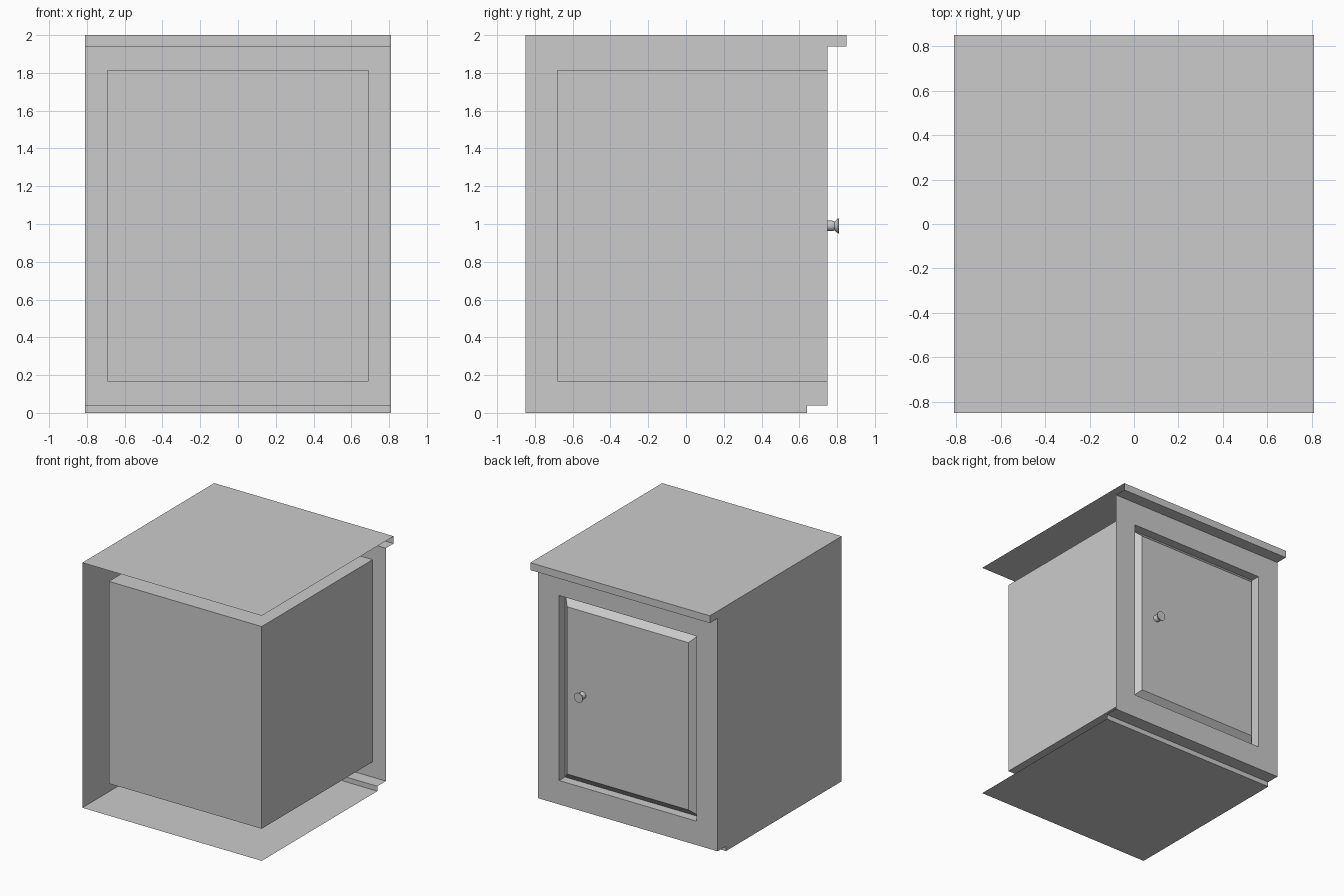
import bpy
import bmesh
import math
from mathutils import Matrix

if "Cube" in bpy.data.objects:
    bpy.data.objects.remove(bpy.data.objects["Cube"])

grey = bpy.data.materials.new("light grey")
grey.use_nodes = True
colour = (0.6, 0.6, 0.6, 1)
grey.diffuse_color = colour
grey.node_tree.nodes["Principled BSDF"].inputs["Base Color"].default_value = colour

W = 0.81          # half width of the cabinet
BACK, FACE = -0.85, 0.75   # wall end and door face along y
MID = 0.99        # height of the door centre
IN_X, IN_Z = 0.69, 0.825   # half size of the door opening


def finish(name, bm):
    mesh = bpy.data.meshes.new(name)
    bm.to_mesh(mesh)
    bm.free()
    mesh.materials.append(grey)
    obj = bpy.data.objects.new(name, mesh)
    bpy.context.collection.objects.link(obj)
    return obj


def strip(name, profile):
    """Sheet made by sweeping a (y, z) profile across the width."""
    bm = bmesh.new()
    rows = [[bm.verts.new((x, y, z)) for x in (W, -W)] for y, z in profile]
    for a, b in zip(rows, rows[1:]):
        bm.faces.new((a[0], a[1], b[1], b[0]))
    return finish(name, bm)


def nested_rects(name, rects, cap):
    """Bridge rectangles (half x, half z, y) one inside the next."""
    bm = bmesh.new()
    loops = []
    for hx, hz, y in rects:
        corners = ((hx, -hz), (-hx, -hz), (-hx, hz), (hx, hz))
        loops.append([bm.verts.new((x, y, MID + z)) for x, z in corners])
    for a, b in zip(loops, loops[1:]):
        for i in range(4):
            j = (i + 1) % 4
            bm.faces.new((a[i], a[j], b[j], b[i]))
    if cap:
        bm.faces.new(loops[-1])
    return finish(name, bm)


# Worktop with its overhanging lip, and floor with the recessed plinth
top = [(BACK, 2), (-BACK, 2), (-BACK, 1.94), (FACE, 1.94)]
base = [(FACE, 0.04), (0.64, 0.04), (0.64, 0), (BACK, 0)]
strip("worktop", top)
strip("plinth_and_floor", base)

# Single side panel
bm = bmesh.new()
bm.faces.new([bm.verts.new((-W, y, z)) for y, z in top + base])
finish("side_panel", bm)

# Face frame around the door, and the inner compartment behind it
nested_rects("face_frame", [(W, 0.95, FACE), (IN_X, IN_Z, FACE)], False)
box = nested_rects("inner_compartment",
                   [(IN_X, IN_Z, FACE), (IN_X, IN_Z, -0.68)], True)
box.data.flip_normals()

# Door with a groove around its raised centre panel
rim, slope, depth = 0.07, 0.1425, 0.075
nested_rects("door", [
    (IN_X, IN_Z, FACE),
    (IN_X - rim, IN_Z - rim, FACE),
    (IN_X - rim, IN_Z - rim, FACE - depth),
    (IN_X - slope, IN_Z - slope, FACE),
], True)

# Turned knob: stem, waist and flared head
bm = bmesh.new()
sides = 20
profile = [(0.028, 0), (0.028, 0.025), (0.023, 0.036), (0.039, 0.054), (0.039, 0.06)]
rings = [[bm.verts.new((r * math.cos(t), r * math.sin(t), h))
          for t in (2 * math.pi * i / sides for i in range(sides))]
         for r, h in profile]
for a, b in zip(rings, rings[1:]):
    for i in range(sides):
        j = (i + 1) % sides
        bm.faces.new((a[i], a[j], b[j], b[i]))
bm.faces.new(rings[-1])
bm.transform(Matrix.Translation((0.405, FACE, MID)) @ Matrix.Rotation(-math.pi / 2, 4, "X"))
knob = finish("door_knob", bm)
bpy.ops.object.select_all(action="DESELECT")
knob.select_set(True)
bpy.context.view_layer.objects.active = knob
bpy.ops.object.shade_smooth_by_angle(angle=math.radians(35))
